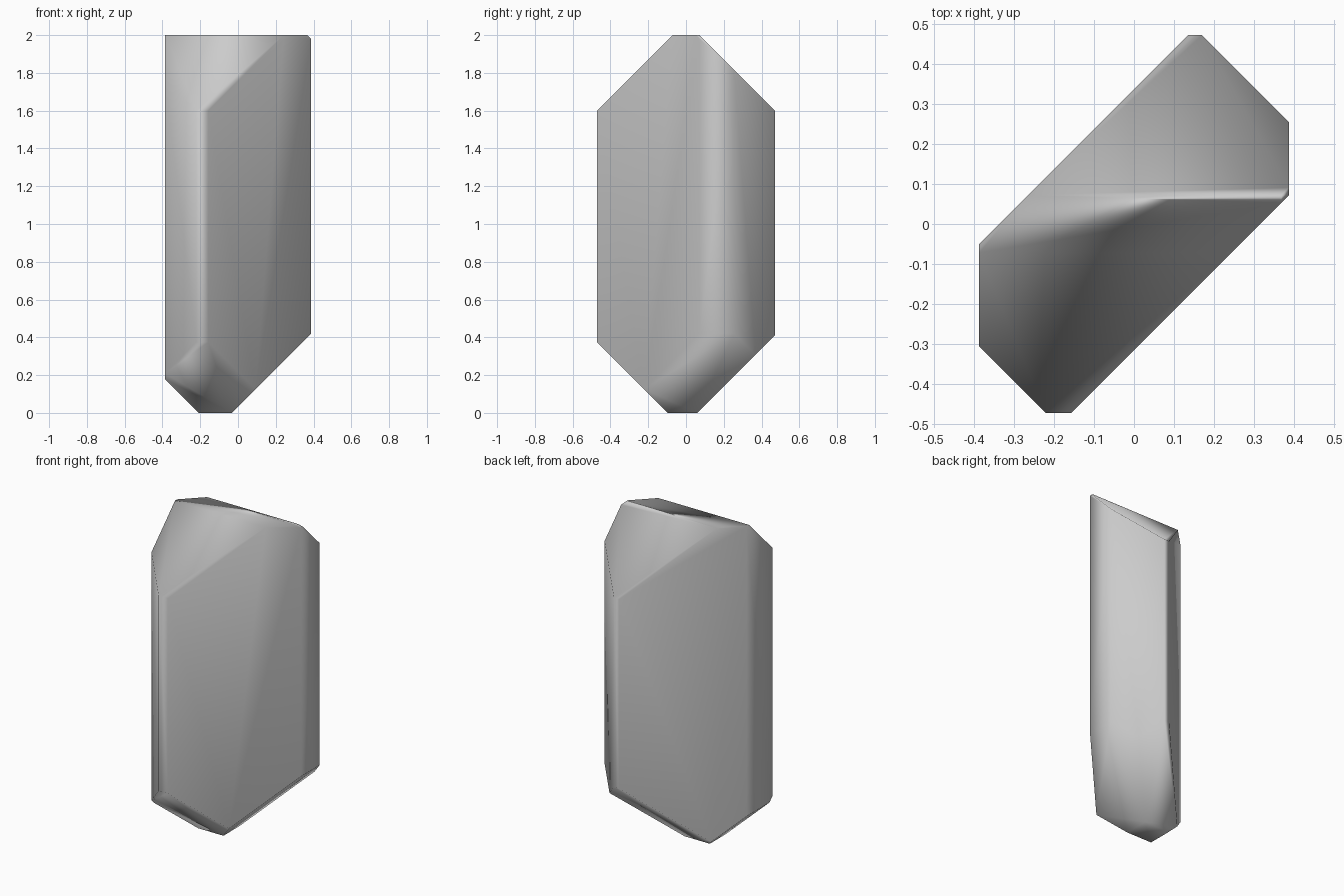
import bpy
import bmesh
from mathutils import Vector

if "Cube" in bpy.data.objects:
    bpy.data.objects.remove(bpy.data.objects["Cube"])

# Facet cuts: outward normal and the limit of (normal . point)
CUTS = [
    ((1, -1, 0), 0.315), ((-1, 1, 0), 0.337),   # broad sides
    ((1, 1, 0), 0.642), ((-1, -1, 0), 0.693),   # narrow ends
    ((0, 1, 1), 2.072), ((0, -1, 1), 2.072),    # roof slopes
    ((1, 0, 1), 2.368),                         # tiny top corner
    ((1, 0, -1), -0.033), ((-1, 0, -1), 0.208), # tapered base
    ((0, 1, -1), 0.06), ((0, -1, -1), 0.097),
]

# Bounding block
bm = bmesh.new()
bmesh.ops.create_cube(bm, size=1)
for v in bm.verts:
    v.co = Vector((v.co.x * 0.774, v.co.y * 0.944, (v.co.z + 0.5) * 2))

# Slice each facet and cap the opening
for n, limit in CUTS:
    n = Vector(n)
    cut = bmesh.ops.bisect_plane(
        bm, geom=bm.verts[:] + bm.edges[:] + bm.faces[:], dist=1e-5,
        plane_co=n * (limit / n.length_squared), plane_no=n, clear_outer=True)
    rim = [e for e in bm.edges if e.is_boundary]
    if rim:
        bmesh.ops.holes_fill(bm, edges=rim, sides=0)
bmesh.ops.remove_doubles(bm, verts=bm.verts[:], dist=1e-4)
bmesh.ops.recalc_face_normals(bm, faces=bm.faces[:])

mesh = bpy.data.meshes.new("crystal_shard")
bm.to_mesh(mesh)
bm.free()
shard = bpy.data.objects.new("crystal_shard", mesh)
bpy.context.collection.objects.link(shard)

# Smooth shading that keeps the broad facets flat
for p in mesh.polygons:
    p.use_smooth = True
weighted = shard.modifiers.new("facet_normals", 'WEIGHTED_NORMAL')
weighted.mode = 'FACE_AREA'
